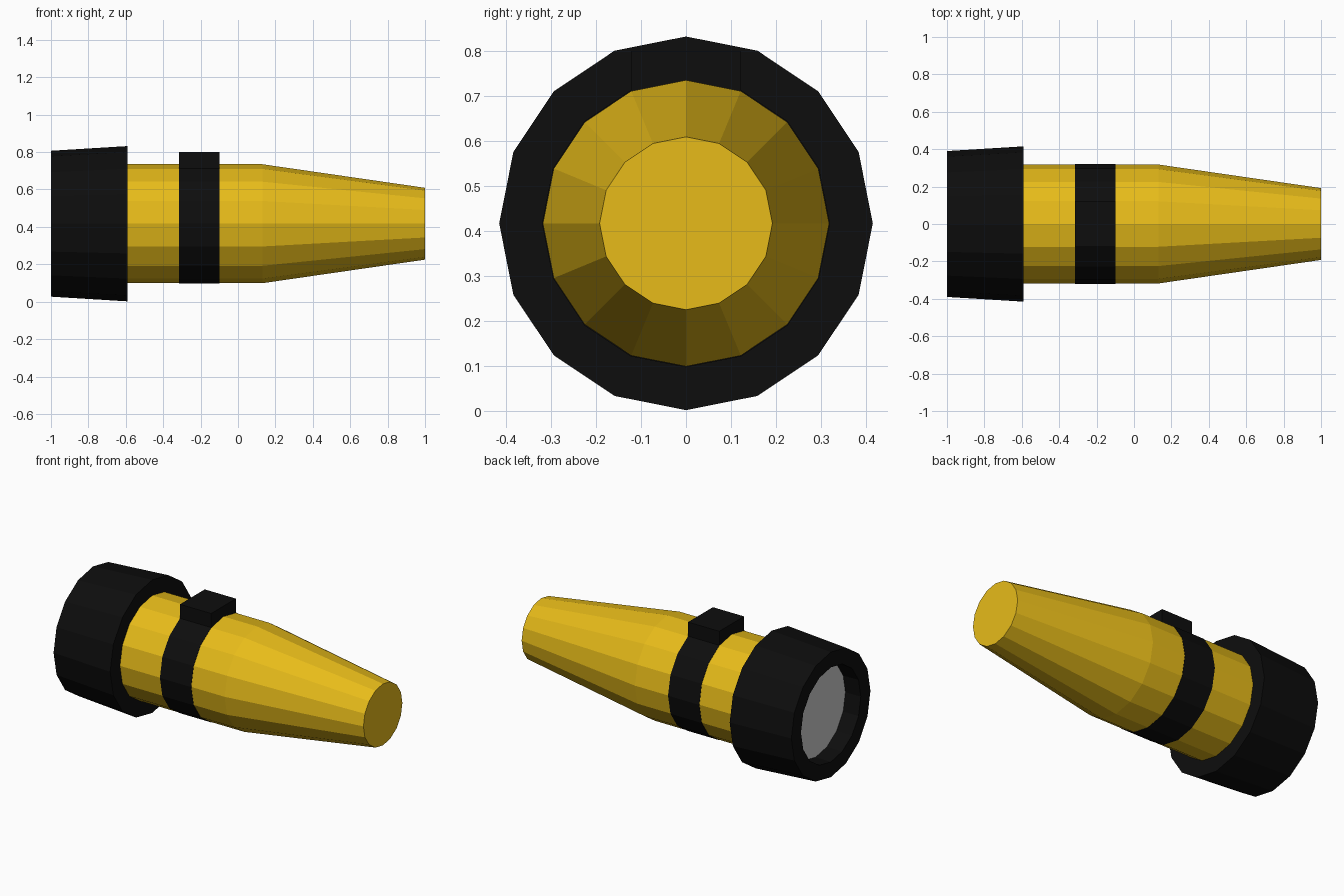
import bpy, bmesh
from math import sin, cos, pi

if "Cube" in bpy.data.objects:
    bpy.data.objects.remove(bpy.data.objects["Cube"])

SIDES = 16
AXIS_Z = 0.417


def material(name, colour):
    m = bpy.data.materials.new(name)
    m.diffuse_color = (*colour, 1)
    m.use_nodes = True
    m.node_tree.nodes["Principled BSDF"].inputs["Base Color"].default_value = m.diffuse_color
    return m


yellow = material("yellow", (0.8, 0.5, 0.01))
black = material("black", (0.004, 0.004, 0.004))


def finish(name, bm, mat):
    bmesh.ops.recalc_face_normals(bm, faces=bm.faces)
    mesh = bpy.data.meshes.new(name)
    bm.to_mesh(mesh)
    bm.free()
    if mat:
        mesh.materials.append(mat)
    obj = bpy.data.objects.new(name, mesh)
    bpy.context.collection.objects.link(obj)
    return obj


def lathe(name, profile, mat=None, closed=False):
    """Turn (x, radius) points round the long axis; open profiles get end caps."""
    bm = bmesh.new()
    rings = []
    for x, r in profile:
        rings.append([bm.verts.new((x, r * sin(2 * pi * i / SIDES),
                                    AXIS_Z + r * cos(2 * pi * i / SIDES)))
                      for i in range(SIDES)])
    pairs = list(zip(rings, rings[1:]))
    if closed:
        pairs.append((rings[-1], rings[0]))
    else:
        bm.faces.new(rings[0])
        bm.faces.new(rings[-1])
    for a, b in pairs:
        for i in range(SIDES):
            j = (i + 1) % SIDES
            bm.faces.new((a[i], a[j], b[j], b[i]))
    return finish(name, bm, mat)


# Tapered handle
lathe("handle", [(-0.6, 0.318), (0.13, 0.318), (1.0, 0.192)], yellow)

# Flared head with a recessed opening
lathe("head", [(-1.0, 0.39), (-0.592, 0.415), (-0.592, 0.30),
               (-0.88, 0.293), (-1.0, 0.295)], black, closed=True)

# Lens set back inside the head
lathe("lens", [(-0.895, 0.294), (-0.88, 0.294)])

# Band round the handle
lathe("grip_band", [(-0.315, 0.32), (-0.1, 0.32)], black)

# Switch block on top of the band
bm = bmesh.new()
bmesh.ops.create_cube(bm, size=1)
for v in bm.verts:
    v.co.x = -0.2075 + v.co.x * 0.215
    v.co.y *= 0.244
    v.co.z = 0.80 if v.co.z > 0 else 0.70
finish("switch", bm, black)
